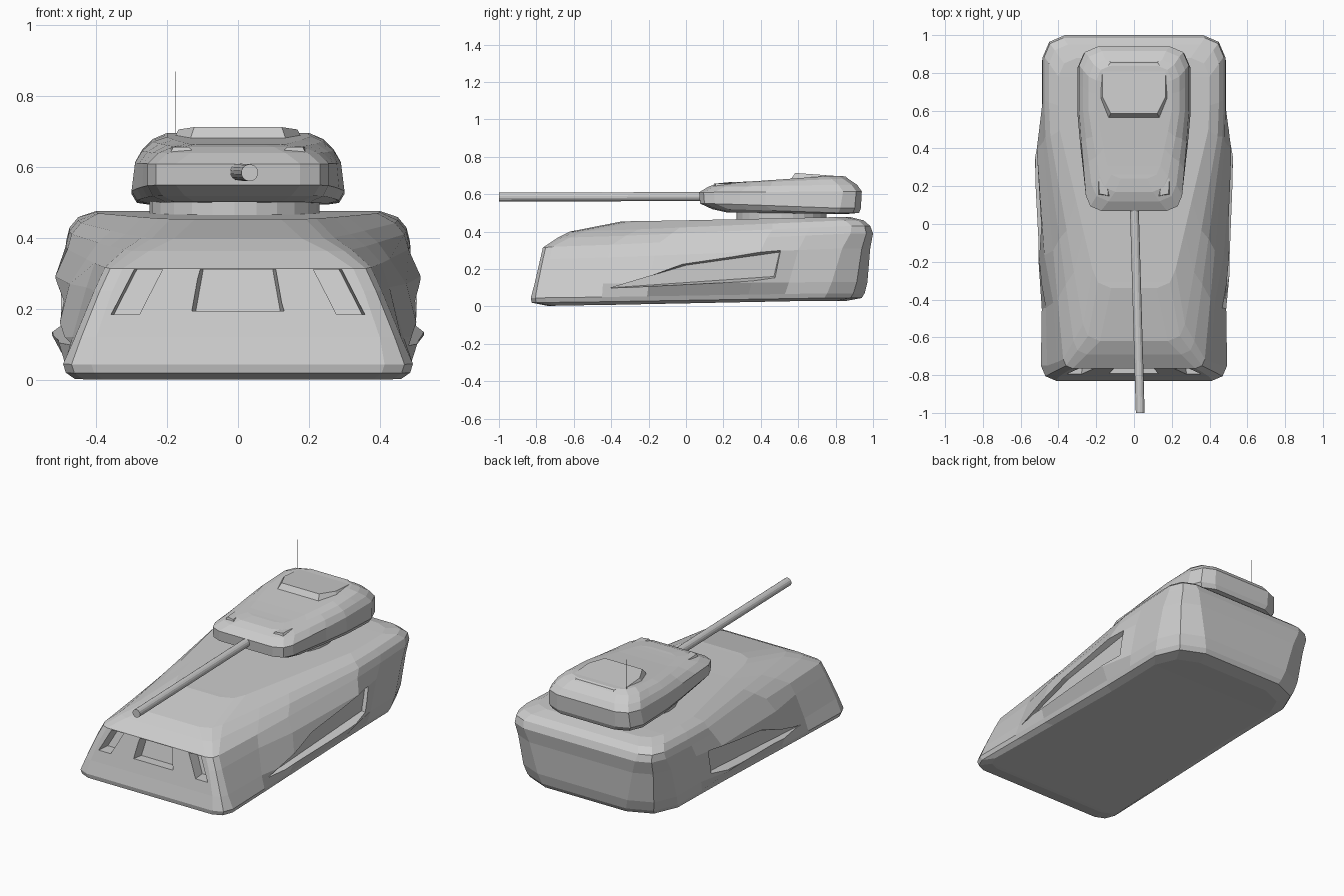
import bpy, bmesh, math
from mathutils import Vector

if "Cube" in bpy.data.objects:
    bpy.data.objects.remove(bpy.data.objects["Cube"])


def finish(name, bm):
    bmesh.ops.recalc_face_normals(bm, faces=bm.faces)
    me = bpy.data.meshes.new(name)
    bm.to_mesh(me)
    bm.free()
    ob = bpy.data.objects.new(name, me)
    bpy.context.collection.objects.link(ob)
    return ob


def lerp(a, b, t):
    return a + (b - a) * t


def half_ring(yf, yr, zf, zr, wf, wr, c, cr, bulge, mids, ease):
    """Right half of a rounded plan outline, front to back."""
    pts = [(wf - c, yf, zf), (wf - .3 * c, yf + .3 * c, zf), (wf, yf + c, lerp(zf, zr, .05))]
    for i, t in enumerate(mids):
        w = lerp(wf, wr, min(1, t / ease))
        b = bulge if i in (1, 2) else 0
        pts.append((w + b, lerp(yf + c, yr - cr, t), lerp(zf, zr, t)))
    pts += [(wr, yr - cr, zr), (wr - .3 * cr, yr - .3 * cr, zr), (wr - cr, yr, zr)]
    return pts


def stacked_shell(name, levels, mids, ease):
    """Loft stacked outlines and close the floor and roof with strips."""
    bm = bmesh.new()
    rings = []
    for lv in levels:
        h = half_ring(*lv, mids, ease)
        full = h + [(-x, y, z) for x, y, z in reversed(h)]
        rings.append([bm.verts.new(p) for p in full])
    n = len(rings[0])
    for a, b in zip(rings, rings[1:]):
        for i in range(n):
            j = (i + 1) % n
            bm.faces.new((a[i], a[j], b[j], b[i]))
    for r in (rings[0], rings[-1]):
        for i in range(n // 2 - 1):
            bm.faces.new((r[i], r[i + 1], r[n - 2 - i], r[n - 1 - i]))
    return finish(name, bm)


def prism(name, a, b):
    """Solid between two matching polygons."""
    bm = bmesh.new()
    va, vb = [bm.verts.new(p) for p in a], [bm.verts.new(p) for p in b]
    bm.faces.new(va)
    bm.faces.new(vb)
    n = len(va)
    for i in range(n):
        j = (i + 1) % n
        bm.faces.new((va[i], va[j], vb[j], vb[i]))
    return finish(name, bm)


def cut(target, cutter):
    m = target.modifiers.new("cut", 'BOOLEAN')
    m.operation, m.solver, m.object = 'DIFFERENCE', 'EXACT', cutter
    cutter.hide_render = True
    cutter.hide_set(True)


def rod(name, p0, p1, r, sides):
    p0, p1 = Vector(p0), Vector(p1)
    d = p1 - p0
    bpy.ops.mesh.primitive_cylinder_add(vertices=sides, radius=r, depth=d.length, location=(p0 + p1) / 2)
    ob = bpy.context.object
    ob.name = name
    ob.rotation_euler = d.to_track_quat('Z', 'Y').to_euler()
    return ob


# Hull: yf, yr, zf, zr, wf, wr, front corner, rear corner, bulge
hull = stacked_shell("hull", [
    (-.74, .86, .003, .03, .46, .42, .08, .18, 0),
    (-.825, .94, .02, .045, .485, .465, .08, .20, 0),
    (-.83, .955, .045, .07, .493, .475, .08, .20, 0),
    (-.81, .97, .12, .13, .46, .485, .06, .19, .04),
    (-.78, .985, .25, .31, .405, .488, .05, .15, .03),
    (-.765, 1.0, .315, .39, .375, .485, .05, .12, 0),
    (-.69, .985, .365, .43, .32, .475, .07, .10, 0),
    (-.62, .95, .40, .46, .27, .45, .09, .10, 0),
    (-.34, .88, .455, .477, .22, .40, .10, .10, 0),
], (.2, .36, .72, .85), .75)

# Nose pockets: wide grille and slanted headlights
grille = [(-.14, .312), (.14, .312), (.17, .195), (-.17, .195)]
cut(hull, prism("grille_cutter", [(x, -1, z) for x, z in grille],
                [(x * .7, -.735 + .25 * (z - .195), z) for x, z in grille]))
lamp = [(.235, .312), (.315, .312), (.38, .185), (.30, .185)]
for s, side in ((1, "right"), (-1, "left")):
    cut(hull, prism(f"headlight_cutter_{side}", [(s * x, -1, z) for x, z in lamp],
                    [(s * (x - .03), -.72 + .25 * (z - .185), z) for x, z in lamp]))

# Slanted recesses in the hull sides
outer = [(-.43, .09), (-.05, .235), (.52, .32), (.49, .14)]
inner = [(-.40, .10), (0, .22), (.50, .29), (.47, .16)]
for s, side in ((1, "right"), (-1, "left")):
    cut(hull, prism(f"side_recess_cutter_{side}", [(s * .54, y, z) for y, z in outer],
                    [(s * (.475 + .015 * y), y, z) for y, z in inner]))

# Turret ring
rod("turret_ring", (-.01, .51, .45), (-.01, .51, .52), .24, 24)

# Turret body
stacked_shell("turret", [
    (.22, .87, .502, .495, .20, .25, .08, .10, 0),
    (.14, .925, .52, .50, .24, .285, .09, .11, 0),
    (.075, .935, .55, .525, .255, .30, .08, .11, 0),
    (.07, .94, .61, .615, .255, .29, .08, .10, 0),
    (.12, .915, .64, .65, .225, .27, .09, .10, 0),
    (.17, .87, .658, .68, .18, .24, .08, .09, 0),
    (.24, .84, .665, .697, .14, .20, .07, .08, 0),
], (.2, .4, .65, .85), .6)

# Raised roof hatch with sloping front
base = [(-.14, .55), (.14, .55), (.19, .66), (.19, .82), (.14, .88), (-.14, .88), (-.19, .82), (-.19, .66)]
prism("roof_hatch", [(x, y, .665) for x, y in base],
      [(x * .88, .74 + (y - .74) * .82, .711 - .06 * (y - .59)) for x, y in base])

# Low sight blisters on the turret brow
blister = [(.11, .14), (.20, .15), (.21, .23), (.12, .23)]
for s, side in ((1, "right"), (-1, "left")):
    prism(f"sight_blister_{side}", [(s * x, y, .62) for x, y in blister],
          [(s * (.165 + (x - .165) * .5), y + .01, .658) for x, y in blister])

# Gun barrel and antenna
rod("gun_barrel", (0, .15, .587), (.033, -1, .585), .024, 14)
rod("antenna", (-.177, .81, .66), (-.177, .81, .87), .0012, 6)
